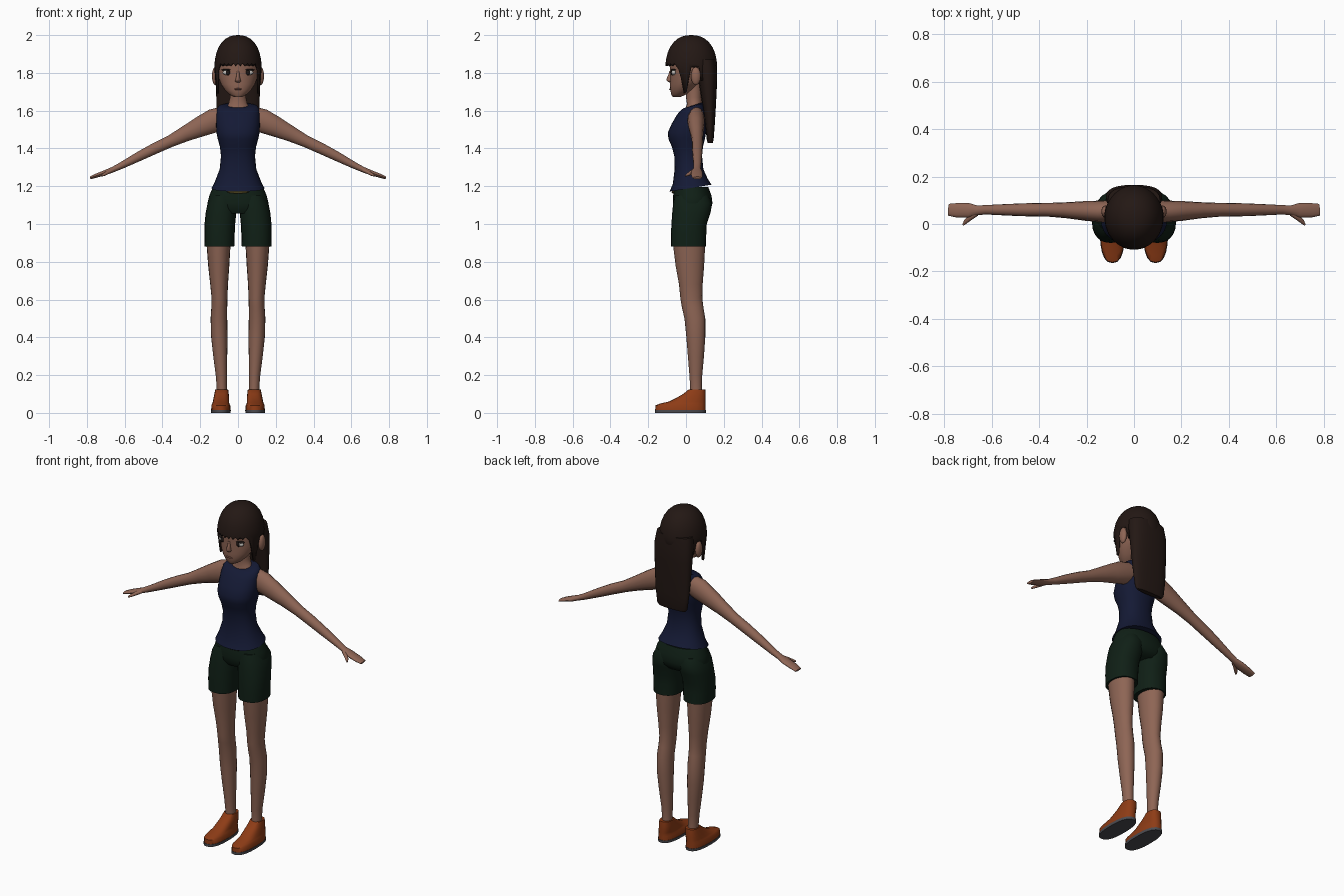
import bpy, bmesh, math
from mathutils import Vector

COL = dict(skin=(.27, .13, .09), hair=(.017, .009, .007), navy=(.007, .01, .035),
           green=(.005, .014, .008), orange=(.27, .045, .008), sole=(.07, .07, .08),
           white=(.5, .48, .45), dark=(.012, .008, .007), lip=(.2, .08, .06), gold=(.12, .09, .02))
MATS = {}
for key, c in COL.items():
    MATS[key] = bpy.data.materials.new(key)
    MATS[key].diffuse_color = (*c, 1)


def finish(name, bm, mat, mirror=False, angle=50):
    bmesh.ops.recalc_face_normals(bm, faces=bm.faces)
    me = bpy.data.meshes.new(name)
    bm.to_mesh(me)
    bm.free()
    me.materials.append(MATS[mat])
    ob = bpy.data.objects.new(name, me)
    bpy.context.collection.objects.link(ob)
    if mirror:
        ob.modifiers.new("mirror", 'MIRROR')
    bpy.ops.object.select_all(action='DESELECT')
    bpy.context.view_layer.objects.active = ob
    ob.select_set(True)
    bpy.ops.object.shade_smooth_by_angle(angle=math.radians(angle))
    return ob


def skin(name, rings, mat, mirror):
    """Bridge rings of points into a closed solid."""
    bm = bmesh.new()
    rows = [[bm.verts.new(p) for p in r] for r in rings]
    n = len(rows[0])
    for a, b in zip(rows, rows[1:]):
        for i in range(n):
            bm.faces.new((a[i], a[(i + 1) % n], b[(i + 1) % n], b[i]))
    bm.faces.new(rows[0])
    bm.faces.new(rows[-1])
    return finish(name, bm, mat, mirror)


def unit(n, p):
    """Superellipse outline."""
    out = []
    for i in range(n):
        a = 2 * math.pi * i / n
        c, s = math.cos(a), math.sin(a)
        out.append((math.copysign(abs(c) ** (2 / p), c), math.copysign(abs(s) ** (2 / p), s)))
    return out


def stack(name, rows, mat, cx=None, n=20, p=2.0):
    """Horizontal rings: z, half width, front y, back y, [tilt], with centre x per row if given."""
    rings = []
    for k, (z, hx, yf, yb, *t) in enumerate(rows):
        x0, tilt = (cx[k] if cx else 0), (t[0] if t else 0)
        rings.append([(x0 + hx * u, (yf + yb) / 2 + (yb - yf) / 2 * v, z + tilt * v)
                      for u, v in unit(n, p)])
    return skin(name, rings, mat, bool(cx))


def limb(name, rows, mat, n=14):
    """Rings across a path: x, y, z, sideways radius, upright radius."""
    cs = [Vector(r[:3]) for r in rows]
    rings = []
    for i, r in enumerate(rows):
        d = (cs[min(i + 1, len(cs) - 1)] - cs[max(i - 1, 0)]).normalized()
        u = d.cross(Vector((0, 0, 1))).normalized()
        v = u.cross(d)
        rings.append([cs[i] + u * r[3] * a + v * r[4] * b for a, b in unit(n, 2)])
    return skin(name, rings, mat, True)


def ball(name, loc, size, mat, mirror=False):
    bm = bmesh.new()
    bmesh.ops.create_uvsphere(bm, u_segments=14, v_segments=8, radius=1)
    for v in bm.verts:
        v.co = Vector(loc) + Vector(a * b for a, b in zip(v.co, size))
    return finish(name, bm, mat, mirror)


# Head, neck and face
stack("head", [(1.672, .02, -.07, -.03), (1.685, .045, -.078, 0), (1.71, .07, -.083, .04),
               (1.74, .09, -.085, .07), (1.78, .105, -.083, .12), (1.83, .112, -.086, .14),
               (1.88, .11, -.088, .14), (1.94, .08, -.06, .11)], "skin", n=28)
stack("neck", [(1.56, .085, -.02, .09), (1.605, .075, -.005, .09), (1.635, .05, .005, .085),
               (1.67, .043, 0, .083), (1.74, .045, 0, .085)], "skin")
stack("nose", [(1.748, .008, -.088, -.07), (1.757, .016, -.1, -.07), (1.765, .013, -.106, -.07),
               (1.785, .008, -.096, -.07), (1.81, .007, -.088, -.07)], "skin", n=10)
ball("mouth", (0, -.083, 1.714), (.022, .006, .005), "lip")
ball("ear", (.121, .052, 1.783), (.017, .026, .048), "skin", True)
ball("eye_white", (.054, -.064, 1.802), (.028, .013, .015), "white", True)
ball("iris", (.053, -.07, 1.802), (.013, .011, .015), "dark", True)
ball("eyelash", (.056, -.065, 1.816), (.032, .015, .005), "dark", True)
ball("eyebrow", (.056, -.071, 1.842), (.03, .01, .004), "dark", True)


# Hair cap with a ragged fringe and a lock in front of each ear
def hair_edge(deg):
    a = min(deg, 360 - deg)
    if a < 58:
        return 1.836 if round(a / 6) % 2 else 1.85
    if a < 89:
        return {60: 1.82, 66: 1.77, 72: 1.69, 78: 1.70, 84: 1.77}[round(a / 6) * 6]
    return 1.83 if a < 110 else 1.76


bm = bmesh.new()
top = bm.verts.new((0, .028, 2.0))
cols = []
for i in range(60):
    a, low = math.radians(i * 6), hair_edge(i * 6)
    col = []
    for h in (.99, .96, .9, .8, .65, .48, .28, .15, 0):
        z = 1.82 + .18 * h if h else low
        if h == .15:
            z = max(low, 1.847)
        s = (1 - max(0, (z - 1.82) / .18) ** 2.3) ** (1 / 2.3)
        s -= max(0, 1.82 - z) * .5
        col.append(bm.verts.new((.125 * s * math.sin(a), .028 - .137 * s * math.cos(a), z)))
    cols.append(col)
for i, c in enumerate(cols):
    d = cols[(i + 1) % 60]
    bm.faces.new((top, c[0], d[0]))
    for j in range(8):
        bm.faces.new((c[j], d[j], d[j + 1], c[j + 1]))
hair = finish("hair_cap", bm, "hair")
sol = hair.modifiers.new("thickness", 'SOLIDIFY')
sol.thickness = .01
sol.offset = -1

# Long hair hanging down the back
stack("back_hair", [(1.43, .085, .115, .142), (1.445, .098, .11, .146), (1.52, .107, .102, .152),
                    (1.62, .113, .088, .158), (1.72, .117, .072, .163), (1.8, .119, .06, .165),
                    (1.87, .11, .04, .158)], "hair", n=24, p=2.5)

# Sleeveless top with flared hem
stack("sleeveless_top", [(1.19, .14, -.087, .135, .018), (1.225, .122, -.07, .115, .014),
                         (1.29, .097, -.06, .092), (1.36, .09, -.062, .085),
                         (1.41, .096, -.075, .09), (1.45, .107, -.093, .1),
                         (1.485, .114, -.096, .106), (1.53, .116, -.076, .11),
                         (1.58, .115, -.047, .108), (1.61, .112, -.025, .102, .006),
                         (1.626, .1, -.012, .096, .012), (1.63, .07, -.002, .088, .014)],
      "navy", n=28, p=2.3)

# Shorts: hips and legs
stack("shorts_hips", [(1.055, .13, -.05, .11), (1.08, .155, -.066, .132), (1.11, .162, -.07, .14),
                      (1.15, .152, -.068, .135), (1.195, .133, -.062, .118)], "green", n=28, p=2.2)
stack("shorts_leg", [(.88, .078, -.08, .107), (.94, .08, -.08, .107), (1.0, .081, -.077, .11),
                     (1.06, .081, -.073, .13), (1.11, .076, -.068, .138), (1.15, .06, -.06, .12)],
      "green", cx=[.098, .098, .096, .09, .085, .08], p=2.3)
ball("belt_buckle", (0, -.068, 1.17), (.06, .008, .008), "gold")

# Legs
stack("leg", [(.08, .03, .02, .09), (.14, .027, .022, .084), (.2, .03, .018, .086),
              (.3, .037, .01, .095), (.4, .043, .002, .102), (.5, .044, -.008, .102),
              (.56, .042, -.022, .092), (.61, .042, -.03, .086), (.68, .047, -.037, .088),
              (.78, .056, -.055, .096), (.9, .064, -.07, .102)], "skin",
      cx=[.086, .086, .088, .094, .099, .101, .099, .098, .1, .102, .103])

# Shoes and soles
stack("shoe", [(.014, .051, -.163, .104), (.04, .05, -.162, .104), (.05, .045, -.135, .104),
               (.06, .043, -.09, .104), (.08, .041, -.05, .104), (.1, .038, -.015, .104),
               (.125, .034, .015, .102)], "orange", cx=[.091, .091, .091, .09, .088, .087, .086], p=2.5)
stack("sole", [(0, .052, -.165, .105), (.015, .053, -.165, .106)], "sole", cx=[.091, .091], p=2.5)

# Arms with mitten-like hands and thumbs
limb("arm", [(.08, .055, 1.565, .042, .058), (.13, .053, 1.546, .046, .065),
             (.2, .055, 1.515, .042, .055), (.28, .058, 1.477, .034, .042),
             (.36, .06, 1.437, .029, .032), (.44, .06, 1.4, .028, .03),
             (.52, .06, 1.36, .025, .026), (.62, .06, 1.308, .02, .018),
             (.66, .058, 1.289, .02, .015), (.695, .057, 1.275, .031, .014),
             (.75, .058, 1.256, .03, .011), (.782, .06, 1.244, .025, .007)], "skin")
limb("thumb", [(.665, .045, 1.285, .012, .01), (.69, .027, 1.273, .011, .01),
               (.71, .01, 1.262, .009, .008), (.721, -.004, 1.255, .004, .004)], "skin", n=10)
